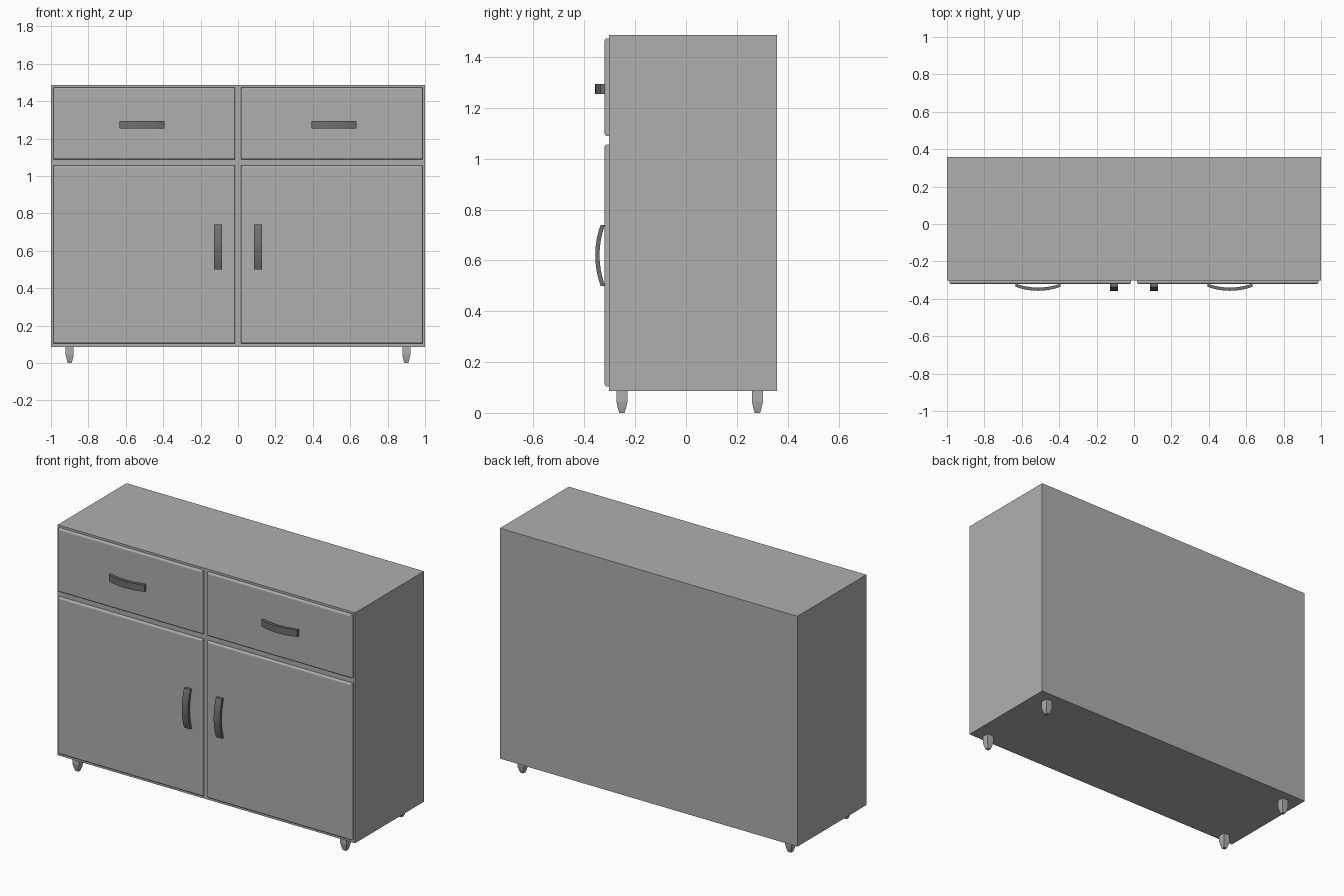
import bpy, bmesh, math
from mathutils import Matrix, Vector

if "Cube" in bpy.data.objects:
    bpy.data.objects.remove(bpy.data.objects["Cube"])


def material(name, v):
    m = bpy.data.materials.new(name)
    m.diffuse_color = (v, v, v, 1)
    m.use_nodes = True
    m.node_tree.nodes["Principled BSDF"].inputs["Base Color"].default_value = m.diffuse_color
    return m


light_grey = material("light grey", 0.43)
dark_grey = material("dark grey", 0.16)


def add_object(name, bm, mat):
    bmesh.ops.recalc_face_normals(bm, faces=bm.faces)
    me = bpy.data.meshes.new(name)
    bm.to_mesh(me)
    bm.free()
    me.materials.append(mat)
    ob = bpy.data.objects.new(name, me)
    bpy.context.collection.objects.link(ob)
    return ob


def box_mesh(lo, hi):
    bm = bmesh.new()
    lo, hi = Vector(lo), Vector(hi)
    mat = Matrix.Translation((lo + hi) / 2) @ Matrix.Diagonal((*(hi - lo), 1))
    bmesh.ops.create_cube(bm, size=1, matrix=mat)
    return bm


FRONT, PANEL, BACK = -0.303, -0.32, 0.358
BASE, TOP = 0.086, 1.486


def panel(name, x0, x1, z0, z1):
    # thin front with rounded outer edges
    bm = box_mesh((x0, PANEL, z0), (x1, FRONT + 0.005, z1))
    edges = [e for e in bm.edges if all(v.co.y < PANEL + 0.001 for v in e.verts)]
    bmesh.ops.bevel(bm, geom=edges, offset=0.009, segments=3, profile=0.5, affect='EDGES')
    return add_object(name, bm, light_grey)


def handle(name, x, z, vertical):
    # bowed strip swept along a shallow arc
    n, half, sag, thick, w = 12, 0.12, 0.021, 0.017, 0.0205
    bm = bmesh.new()
    rings = []
    for i in range(n + 1):
        t = -1 + 2 * i / n
        y = PANEL + 0.001 - sag * (1 - t * t)
        ring = []
        for dy, s in ((0, -w), (0, w), (-thick, w), (-thick, -w)):
            a = t * half
            co = (x + s, y + dy, z + a) if vertical else (x + a, y + dy, z + s)
            ring.append(bm.verts.new(co))
        rings.append(ring)
    for a, b in zip(rings, rings[1:]):
        for k in range(4):
            j = (k + 1) % 4
            bm.faces.new((a[k], a[j], b[j], b[k]))
    bm.faces.new(rings[0])
    bm.faces.new(rings[-1])
    return add_object(name, bm, dark_grey)


def leg(name, x, y):
    # square foot, straight then tapering
    bm = bmesh.new()
    rings = []
    for z, h in ((BASE + 0.002, 0.0215), (0.044, 0.0215), (0.022, 0.017), (0, 0.0105)):
        rings.append([bm.verts.new((x + sx * h, y + sy * h, z))
                      for sx, sy in ((-1, -1), (1, -1), (1, 1), (-1, 1))])
    for a, b in zip(rings, rings[1:]):
        for k in range(4):
            j = (k + 1) % 4
            bm.faces.new((a[k], a[j], b[j], b[k]))
    bm.faces.new(rings[0])
    bm.faces.new(rings[-1])
    return add_object(name, bm, light_grey)


# cabinet carcass
add_object("cabinet_body", box_mesh((-1, FRONT, BASE), (1, BACK, TOP)), light_grey)

# doors, drawers, handles and legs on both sides
for side, s in (("left", -1), ("right", 1)):
    x0, x1 = sorted((s * 0.015, s * 0.987))
    panel(side + "_door", x0, x1, 0.104, 1.055)
    panel(side + "_drawer", x0, x1, 1.089, 1.473)
    handle(side + "_drawer_handle", s * 0.513, 1.274, False)
    handle(side + "_door_handle", s * 0.107, 0.62, True)
    leg(side + "_front_leg", s * 0.9, -0.252)
    leg(side + "_back_leg", s * 0.9, 0.281)
